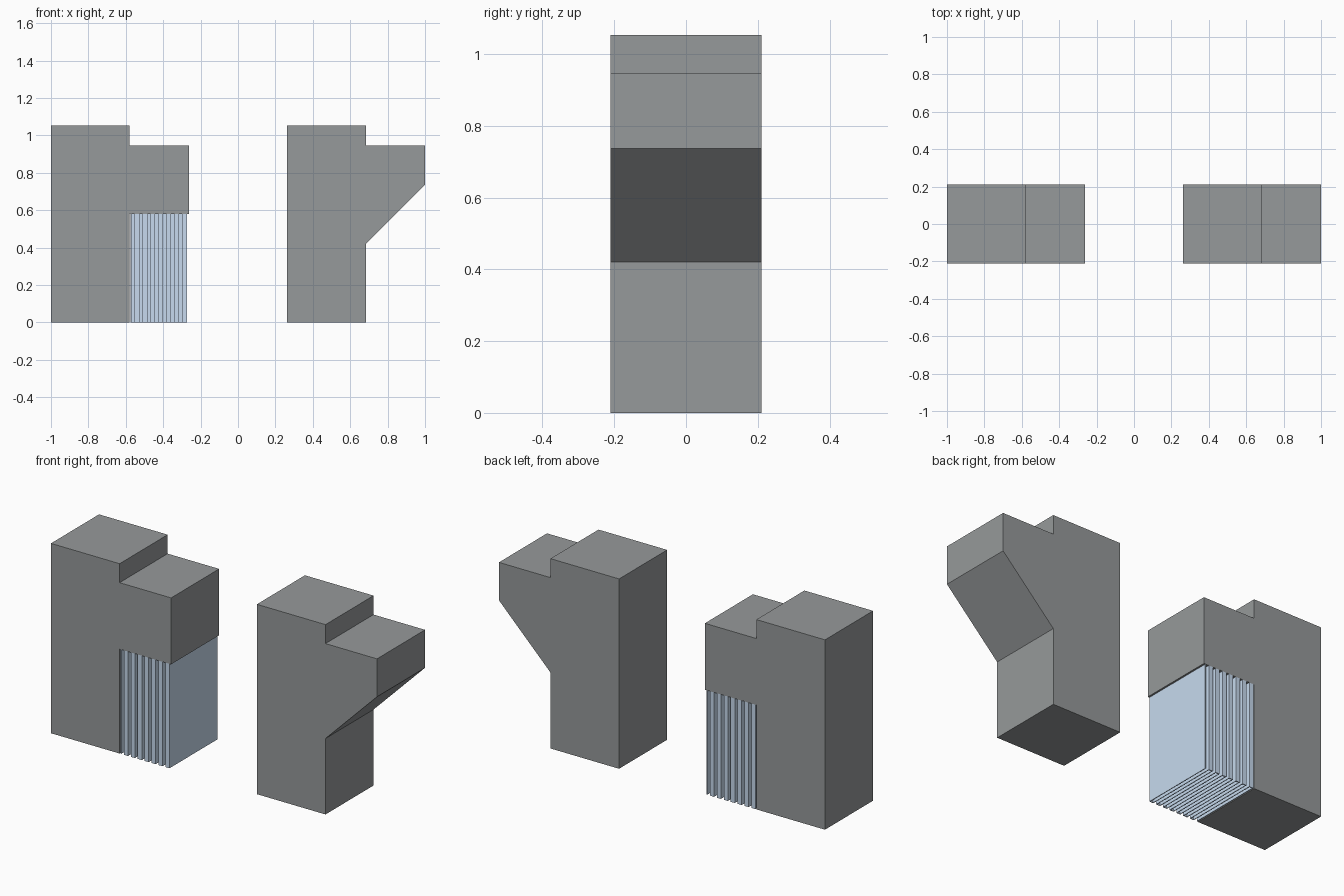
import bpy

if "Cube" in bpy.data.objects:
    bpy.data.objects.remove(bpy.data.objects["Cube"])

U = 2 / 19          # base module of the design
HALF = 2 * U        # half depth in y


def make_material(name, color):
    mat = bpy.data.materials.new(name)
    mat.diffuse_color = (*color, 1)
    mat.use_nodes = True
    mat.node_tree.nodes["Principled BSDF"].inputs["Base Color"].default_value = mat.diffuse_color
    return mat


GREY = make_material("dark_grey", (0.305, 0.32, 0.325))
BLUE = make_material("pale_blue", (0.57, 0.70, 0.86))


def make_object(name, verts, faces, mat):
    mesh = bpy.data.meshes.new(name)
    mesh.from_pydata(verts, [], faces)
    mesh.update()
    mesh.materials.append(mat)
    obj = bpy.data.objects.new(name, mesh)
    bpy.context.collection.objects.link(obj)
    return obj


def extrude_profile(name, profile):
    """Solid from a counter-clockwise xz profile, running front to back."""
    n = len(profile)
    verts = [(x, y, z) for y in (-HALF, HALF) for x, z in profile]
    faces = [tuple(range(n)), tuple(range(2 * n - 1, n - 1, -1))]
    faces += [(i, i + n, (i + 1) % n + n, (i + 1) % n) for i in range(n)]
    return make_object(name, verts, faces, GREY)


def stepped_body(name, x0, z_inner, z_outer):
    """Tall post with a lower shoulder overhanging to the right."""
    x1, x2 = x0 + 4 * U, x0 + 7 * U
    return extrude_profile(name, [
        (x0, 0), (x1, 0), (x1, z_inner), (x2, z_outer),
        (x2, 9 * U), (x1, 9 * U), (x1, 10 * U), (x0, 10 * U)])


# Left post with square overhang, right post with sloped bracket
LEDGE = 5.5 * U
stepped_body("square_shoulder_post", -1, LEDGE, LEDGE)
stepped_body("sloped_shoulder_post", 1 - 7 * U, 4 * U, 7 * U)

# Pleated sheet under the square overhang: one thin strip folded back and forth
FOLDS, THICK = 14, 0.004
start, end = -0.572, -0.275
depth = HALF - THICK / 2
path = []
for i in range(FOLDS + 1):
    x = start + (end - start) * i / FOLDS
    ys = (-depth, depth) if i % 2 == 0 else (depth, -depth)
    path += [(x, y) for y in ys]
n = len(path)
verts = [(x, y, z) for z in (0, LEDGE) for x, y in path]
faces = [(i, i + 1, i + 1 + n, i + n) for i in range(n - 1)]
pleats = make_object("pleated_curtain", verts, faces, BLUE)
solid = pleats.modifiers.new("thickness", 'SOLIDIFY')
solid.thickness = THICK
solid.offset = 0
solid.use_even_offset = True
